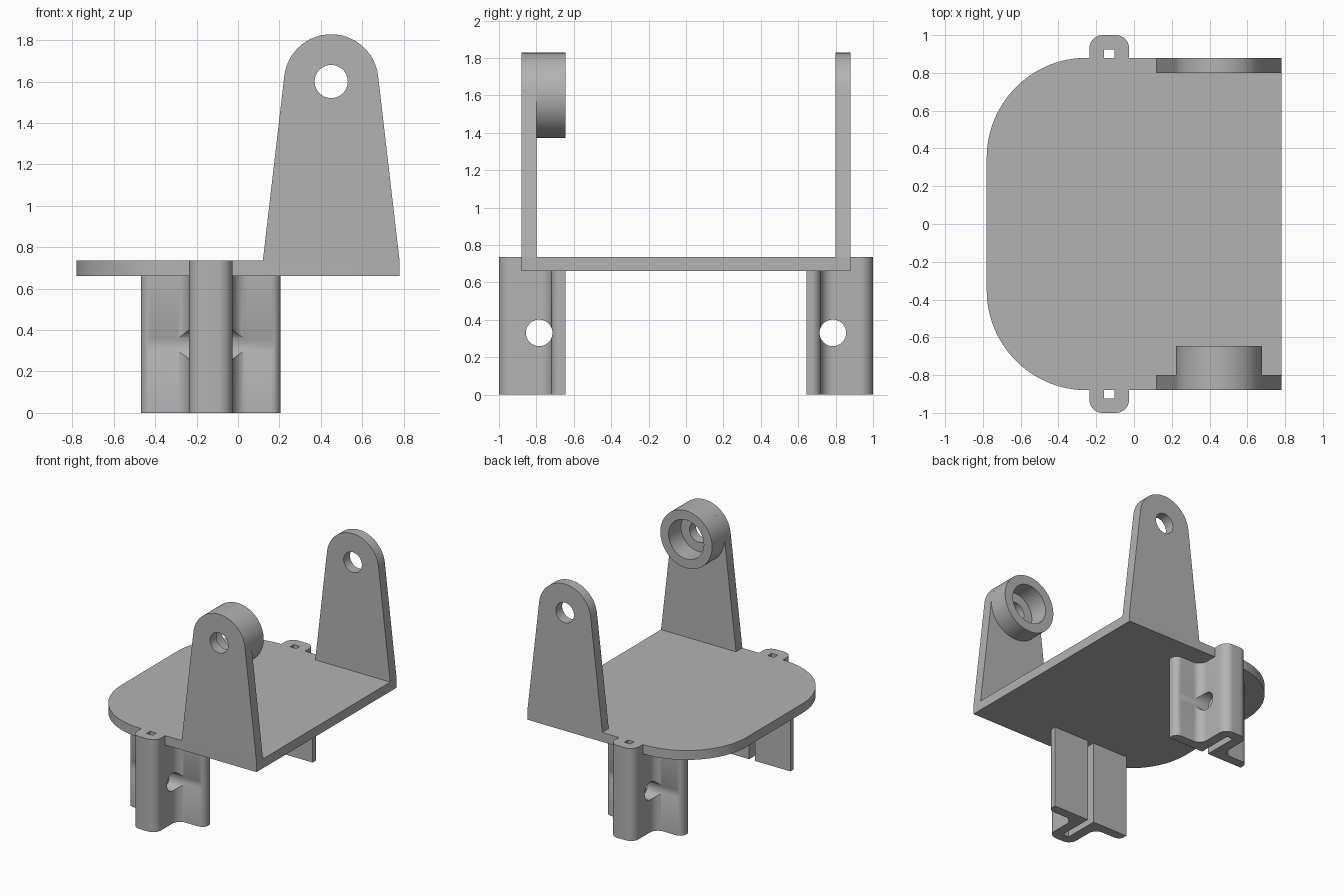
import bpy, bmesh
from math import sin, cos, radians
from mathutils import Vector

if "Cube" in bpy.data.objects:
    bpy.data.objects.remove(bpy.data.objects["Cube"], do_unlink=True)

GREY = (0.45, 0.45, 0.45, 1)
grey = bpy.data.materials.new("plain grey")
grey.use_nodes = True
grey.diffuse_color = GREY
grey.node_tree.nodes["Principled BSDF"].inputs["Base Color"].default_value = GREY

BASE, TOP = 0.66, 0.735      # deck underside and top
EDGE, INNER = 0.88, 0.80     # outer and inner face of the uprights
PIVOT_X, PIVOT_Z = 0.45, 1.6
CLIP_X = -0.131


def arc(cx, cy, r, start, end, n=12):
    angles = [radians(start + (end - start) * i / n) for i in range(n + 1)]
    return [(cx + r * cos(a), cy + r * sin(a)) for a in angles]


def prism(name, points, axis, lo, hi):
    """Extrude a closed profile along x, y or z."""
    place = {"x": lambda a, b: (lo, a, b),
             "y": lambda a, b: (a, lo, b),
             "z": lambda a, b: (a, b, lo)}[axis]
    shift = Vector([(hi - lo) * (axis == k) for k in "xyz"])
    bm = bmesh.new()
    face = bm.faces.new([bm.verts.new(place(a, b)) for a, b in points])
    extruded = bmesh.ops.extrude_face_region(bm, geom=[face])["geom"]
    bmesh.ops.translate(bm, vec=shift,
                        verts=[g for g in extruded if isinstance(g, bmesh.types.BMVert)])
    bmesh.ops.recalc_face_normals(bm, faces=bm.faces)
    mesh = bpy.data.meshes.new(name)
    bm.to_mesh(mesh)
    bm.free()
    mesh.materials.append(grey)
    obj = bpy.data.objects.new(name, mesh)
    bpy.context.collection.objects.link(obj)
    return obj


def activate(obj):
    bpy.ops.object.select_all(action="DESELECT")
    obj.select_set(True)
    bpy.context.view_layer.objects.active = obj


def drill(obj, axis, a, b, r, lo, hi):
    """Cut a round hole along an axis."""
    cutter = prism("hole_cutter", arc(a, b, r, 0, 360, 48)[:-1], axis, lo, hi)
    cutter.hide_render = True
    mod = obj.modifiers.new("hole", "BOOLEAN")
    mod.operation, mod.solver, mod.object = "DIFFERENCE", "EXACT", cutter
    activate(obj)
    bpy.ops.object.modifier_apply(modifier=mod.name)
    bpy.data.objects.remove(cutter, do_unlink=True)


def finish(obj):
    activate(obj)
    bpy.ops.object.shade_smooth_by_angle(angle=radians(30))


def slotted(half, side):
    """Mirror a half outline about the clip centre and close it with the slot."""
    slot = [(-0.027, 0.925), (0.027, 0.925)]
    outline = half + [(-u, v) for u, v in reversed(half)] + slot
    return [(CLIP_X + u, side * v) for u, v in outline]


# Deck with two large rounded corners
deck = prism("deck", [(0.78, -EDGE), (0.78, EDGE)]
             + arc(-0.25, 0.35, 0.53, 90, 180, 24)
             + arc(-0.25, -0.35, 0.53, 180, 270, 24), "z", BASE, TOP)
finish(deck)

# Outlines shared by both ends
upright_profile = ([(0.12, TOP), (0.78, TOP)]
                   + arc(PIVOT_X, PIVOT_Z, 0.228, 7, 173, 36))
bump = arc(0.035, 0.93, 0.07, 0, 90)
clip_half = ([(0.027, 0.645), (0.337, 0.645)]
             + arc(0.287, 0.67, 0.05, 0, 90)
             + arc(0.175, 0.79, 0.07, 270, 180) + bump)
tab_half = [(0.027, EDGE), (0.105, EDGE)] + bump

for side, label in ((-1, "front"), (1, "back")):
    # Tapered upright with pivot hole
    lo, hi = sorted((side * INNER, side * EDGE))
    upright = prism(label + "_upright", upright_profile, "y", lo, hi)
    drill(upright, "y", PIVOT_X, PIVOT_Z, 0.08, lo - 0.1, hi + 0.1)
    finish(upright)

    # Winged clip below the deck, cross-drilled
    clip = prism(label + "_clip", slotted(clip_half, side), "z", 0, BASE)
    drill(clip, "x", side * 0.785, 0.33, 0.071, -0.7, 0.5)
    finish(clip)

    # Clip end flush with the deck top
    finish(prism(label + "_tab", slotted(tab_half, side), "z", BASE, TOP))

# Bearing housing on the inside of the front upright
housing = prism("bearing_housing", arc(PIVOT_X, PIVOT_Z, 0.228, 0, 360, 64)[:-1],
                "y", -INNER, -0.645)
drill(housing, "y", PIVOT_X, PIVOT_Z, 0.155, -0.9, -0.5)
finish(housing)
